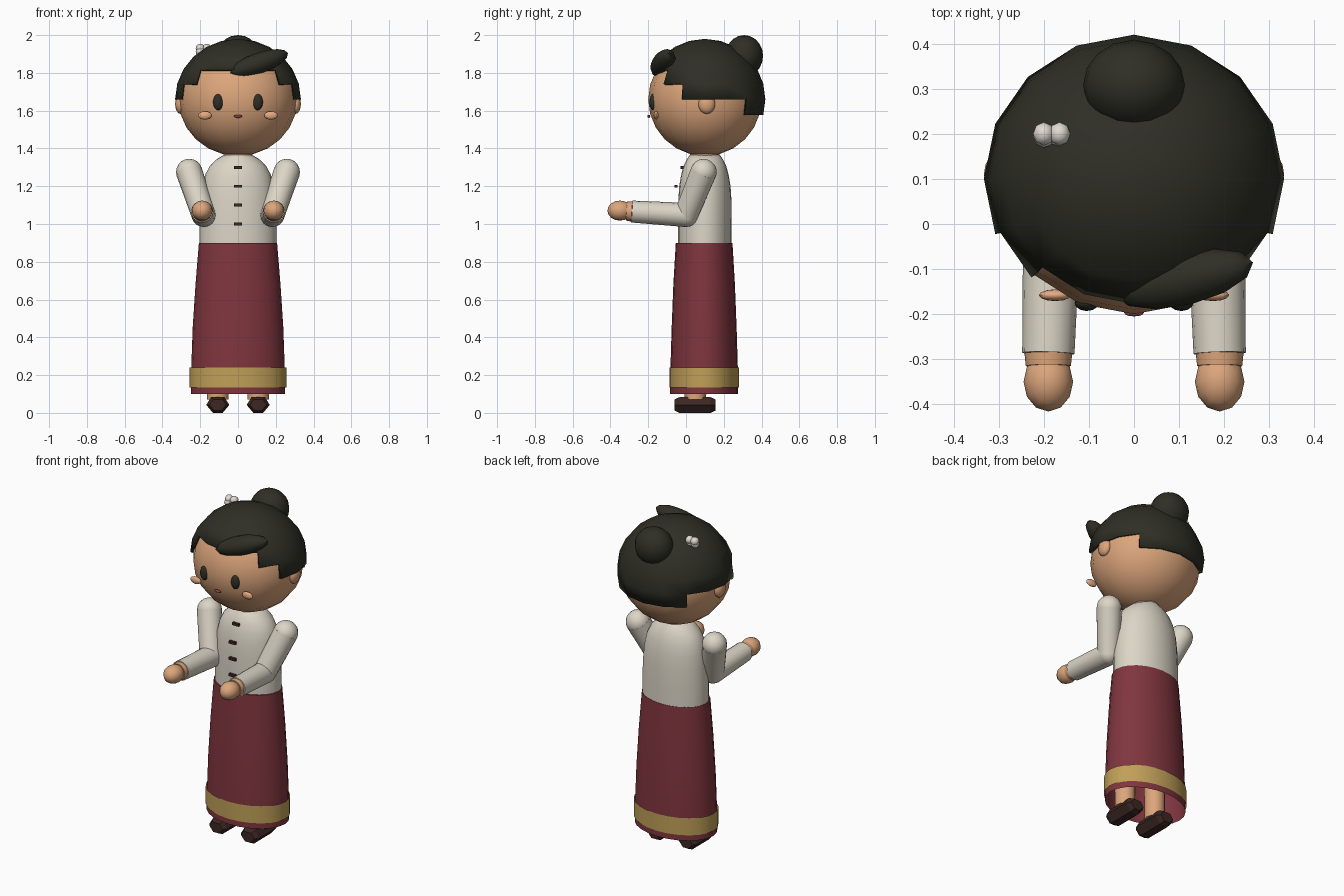
import bpy, bmesh, math
from mathutils import Vector

if "Cube" in bpy.data.objects:
    bpy.data.objects.remove(bpy.data.objects["Cube"])


def material(name, rgb):
    m = bpy.data.materials.new(name)
    m.diffuse_color = (*rgb, 1)
    m.use_nodes = True
    m.node_tree.nodes["Principled BSDF"].inputs["Base Color"].default_value = m.diffuse_color
    return m


SKIN = material("skin", (0.72, 0.38, 0.20))
HAIR = material("black hair", (0.028, 0.028, 0.019))
CREAM = material("cream cloth", (0.72, 0.67, 0.57))
MAROON = material("maroon cloth", (0.215, 0.036, 0.048))
GOLD = material("gold trim", (0.53, 0.35, 0.10))
SHOE = material("dark brown leather", (0.045, 0.020, 0.016))
MOUTH = material("lip red", (0.30, 0.06, 0.07))
CHEEK = material("cheek blush", (0.78, 0.40, 0.22))
PETAL = material("petal white", (0.75, 0.70, 0.64))


def finish(name, bm, mat, smooth=True, angle=50):
    mesh = bpy.data.meshes.new(name)
    bm.normal_update()
    bm.to_mesh(mesh)
    bm.free()
    ob = bpy.data.objects.new(name, mesh)
    bpy.context.collection.objects.link(ob)
    mesh.materials.append(mat)
    if smooth:
        bpy.ops.object.select_all(action='DESELECT')
        ob.select_set(True)
        bpy.context.view_layer.objects.active = ob
        bpy.ops.object.shade_smooth_by_angle(angle=math.radians(angle))
    return ob


def ball(name, centre, radii, mat, seg=12, rings=8, axis=None):
    """Ellipsoid; axis tilts its long x radius along a direction."""
    bm = bmesh.new()
    bmesh.ops.create_uvsphere(bm, u_segments=seg, v_segments=rings, radius=1)
    rot = Vector(axis).to_track_quat('X', 'Z') if axis else None
    for v in bm.verts:
        p = Vector(a * b for a, b in zip(v.co, radii))
        v.co = (rot @ p if rot else p) + Vector(centre)
    return finish(name, bm, mat)


def loft(name, rings, mat, y=0.1, seg=24, caps=True):
    """Stack of elliptical rings given as (rx, ry, z)."""
    bm = bmesh.new()
    loops = []
    for rx, ry, z in rings:
        loops.append([bm.verts.new((rx * math.cos(2 * math.pi * i / seg),
                                    y + ry * math.sin(2 * math.pi * i / seg), z))
                      for i in range(seg)])
    for a, b in zip(loops, loops[1:]):
        for i in range(seg):
            j = (i + 1) % seg
            bm.faces.new((a[i], a[j], b[j], b[i]))
    if caps:
        bm.faces.new(loops[0][::-1])
        bm.faces.new(loops[-1])
    return finish(name, bm, mat)


def limb(name, start, end, r1, r2, mat, seg=16):
    """Tapered cylinder between two points."""
    a, b = Vector(start), Vector(end)
    bm = bmesh.new()
    bmesh.ops.create_cone(bm, cap_ends=True, segments=seg, radius1=r1,
                          radius2=r2, depth=(b - a).length)
    rot = (b - a).to_track_quat('Z', 'Y')
    for v in bm.verts:
        v.co = rot @ v.co + (a + b) / 2
    return finish(name, bm, mat)


# Head and neck
ball("head", (0, 0.1, 1.66), (0.315, 0.30, 0.30), SKIN, 16, 12)
limb("neck", (0, 0.1, 1.32), (0, 0.1, 1.42), 0.078, 0.078, SKIN)

# Hair cap with a stepped hairline: high at the brow, low at the nape
bm = bmesh.new()
bmesh.ops.create_uvsphere(bm, u_segments=16, v_segments=12, radius=1)
spare = []
for f in bm.faces:
    c = f.calc_center_median()
    turn = math.degrees(abs(math.atan2(c.x, -c.y)))   # 0 = front, 180 = back
    level = 30 if turn < 45 else 15 if turn < 67.5 else 0 if turn < 135 else -15
    if c.z < math.sin(math.radians(level)):
        spare.append(f)
bmesh.ops.delete(bm, geom=spare, context='FACES')
for v in bm.verts:
    v.co = (v.co.x * 0.333, v.co.y * 0.32 + 0.1, v.co.z * 0.32 + 1.66)
cap = finish("hair_cap", bm, HAIR)
shell = cap.modifiers.new("thickness", 'SOLIDIFY')
shell.thickness = 0.016
shell.offset = -1

ball("hair_bun", (0, 0.308, 1.89), (0.113, 0.1, 0.11), HAIR, 16, 10)
ball("hair_fringe", (0.112, -0.122, 1.852), (0.165, 0.058, 0.055), HAIR, 12, 8,
     axis=(0.29, 0.07, 0.10))

# Hair flower
for i, (x, y, z) in enumerate([(-0.2, 0.2, 1.93), (-0.165, 0.2, 1.93),
                               (-0.2, 0.195, 1.912), (-0.165, 0.195, 1.912)]):
    ball(f"flower_petal_{i}", (x, y, z), (0.024, 0.026, 0.024), PETAL, 8, 6)

# Face
ball("mouth", (0, -0.197, 1.57), (0.022, 0.008, 0.008), MOUTH)
for s, side in ((-1, "left"), (1, "right")):
    ball(f"eye_{side}", (s * 0.105, -0.175, 1.645), (0.027, 0.018, 0.043), HAIR)
    ball(f"cheek_{side}", (s * 0.175, -0.158, 1.575), (0.036, 0.013, 0.022), CHEEK)
    ball(f"ear_{side}", (s * 0.305, 0.11, 1.635), (0.028, 0.045, 0.052), SKIN)

# Blouse with a row of buttons
loft("blouse", [(0.203, 0.142, 0.88), (0.203, 0.142, 1.0), (0.196, 0.141, 1.12),
                (0.188, 0.136, 1.2), (0.174, 0.126, 1.26), (0.148, 0.112, 1.31),
                (0.11, 0.094, 1.345), (0.075, 0.08, 1.365)], CREAM)
for i, (y, z) in enumerate([(-0.02, 1.3), (-0.052, 1.2), (-0.052, 1.1), (-0.052, 1.0)]):
    bm = bmesh.new()
    bmesh.ops.create_cube(bm, size=1)
    for v in bm.verts:
        v.co = (v.co.x * 0.043, v.co.y * 0.016 + y, v.co.z * 0.015 + z)
    finish(f"button_{i}", bm, SHOE, smooth=False)

# Long skirt, open at the hem, and its trim
skirt = loft("skirt", [(0.25, 0.18, 0.1), (0.247, 0.178, 0.25), (0.24, 0.172, 0.45),
                       (0.225, 0.163, 0.68), (0.207, 0.15, 0.9)], MAROON,
             y=0.096, caps=False)
loft("skirt_trim", [(0.256, 0.184, 0.135), (0.256, 0.184, 0.24)], GOLD,
     y=0.096, caps=False)
loft("waist_cover", [(0.206, 0.149, 0.893), (0.206, 0.149, 0.899)], MAROON, y=0.096)

# Shoe outline across its width, extruded from heel to toe
SHOE_HALF = [(0.026, 0.0), (0.061, 0.042), (0.036, 0.083)]
outline = SHOE_HALF + [(-x, z) for x, z in reversed(SHOE_HALF)]

for s, side in ((-1, "left"), (1, "right")):
    # Legs and shoes
    limb(f"leg_{side}", (s * 0.107, 0.05, 0.07), (s * 0.107, 0.05, 0.45),
         0.057, 0.06, SKIN, 12)
    bm = bmesh.new()
    loops = []
    for y, k in ((-0.06, 0.72), (-0.035, 1), (0.13, 1), (0.156, 0.72)):
        loops.append([bm.verts.new((s * 0.107 + x * k, y, 0.042 + (z - 0.042) * k))
                      for x, z in outline])
    for a, b in zip(loops, loops[1:]):
        for i in range(6):
            bm.faces.new((a[i], a[i - 1], b[i - 1], b[i]))
    bm.faces.new(loops[0])
    bm.faces.new(loops[-1][::-1])
    bmesh.ops.recalc_face_normals(bm, faces=bm.faces)
    finish(f"shoe_{side}", bm, SHOE, smooth=False)

    # Bent arm with sleeve, wrist and hand
    shoulder = (s * 0.258, 0.093, 1.275)
    elbow = (s * 0.182, 0.0, 1.048)
    cuff = (s * 0.19, -0.287, 1.066)
    wrist = (s * 0.19, -0.315, 1.068)
    ball(f"shoulder_{side}", shoulder, (0.07, 0.07, 0.07), CREAM, 16, 10)
    limb(f"upper_sleeve_{side}", shoulder, elbow, 0.07, 0.064, CREAM)
    ball(f"elbow_{side}", elbow, (0.064, 0.064, 0.064), CREAM, 16, 10)
    limb(f"lower_sleeve_{side}", elbow, cuff, 0.064, 0.058, CREAM)
    limb(f"wrist_{side}", cuff, wrist, 0.053, 0.05, SKIN)
    ball(f"hand_{side}", (s * 0.19, -0.35, 1.071), (0.055, 0.066, 0.053), SKIN)
